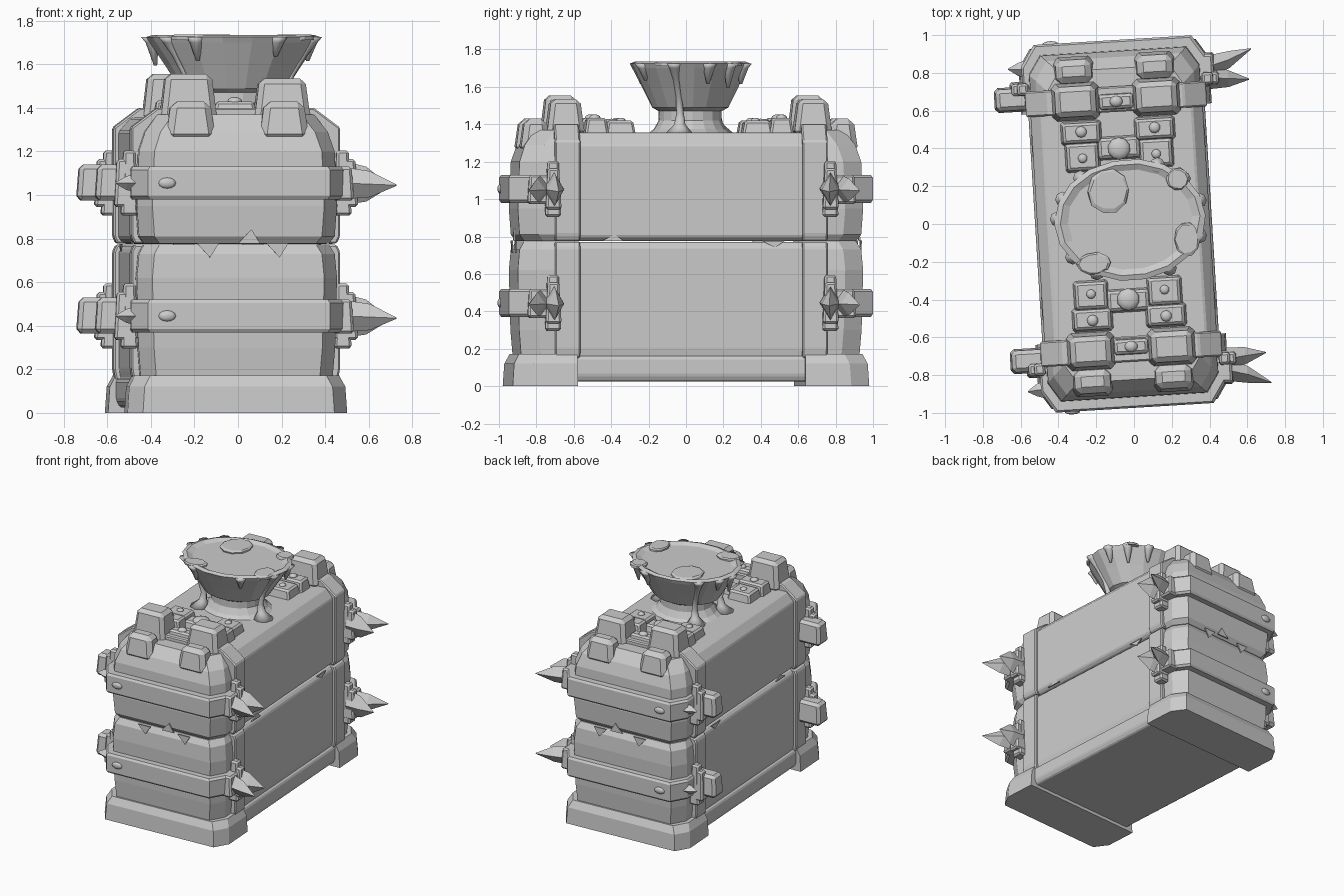
import bpy, bmesh, random
from math import sin, cos, pi, radians
from mathutils import Matrix, Vector

random.seed(4)
cube = bpy.data.objects.get("Cube")
if cube:
    bpy.data.objects.remove(cube, do_unlink=True)

stone = bpy.data.materials.new("pale_grey")
stone.use_nodes = True
GREY = (0.6, 0.6, 0.6, 1)
stone.diffuse_color = GREY
stone.node_tree.nodes["Principled BSDF"].inputs["Base Color"].default_value = GREY

# The whole chest sits slightly turned on its base
TURN = Matrix.Translation((-0.055, 0, 0)) @ Matrix.Rotation(radians(3.5), 4, 'Z')


def finish(name, bm, bevel=0.0, smooth=False):
    bmesh.ops.recalc_face_normals(bm, faces=bm.faces)
    if bevel:
        bmesh.ops.bevel(bm, geom=bm.edges[:], offset=bevel, segments=1, affect='EDGES')
    bm.transform(TURN)
    bmesh.ops.recalc_face_normals(bm, faces=bm.faces)
    mesh = bpy.data.meshes.new(name)
    bm.to_mesh(mesh)
    bm.free()
    mesh.materials.append(stone)
    for poly in mesh.polygons:
        poly.use_smooth = smooth
    ob = bpy.data.objects.new(name, mesh)
    bpy.context.collection.objects.link(ob)
    return ob


def loft(name, rings, bevel=0.0, smooth=False):
    bm = bmesh.new()
    loops = [[bm.verts.new(p) for p in ring] for ring in rings]
    n = len(loops[0])
    for a, b in zip(loops, loops[1:]):
        for i in range(n):
            j = (i + 1) % n
            bm.faces.new((a[i], a[j], b[j], b[i]))
    bm.faces.new(loops[0][::-1])
    bm.faces.new(loops[-1])
    return finish(name, bm, bevel, smooth)


def block(name, x, y, z, taper=0.0, bevel=0.012):
    """Box from three (low, high) ranges; taper narrows its top."""
    def ring(h, t):
        return [(x[0] + t, y[0] + t, h), (x[1] - t, y[0] + t, h),
                (x[1] - t, y[1] - t, h), (x[0] + t, y[1] - t, h)]
    return loft(name, [ring(z[0], 0), ring(z[1], taper)], bevel)


def end_ring(s, hw, y0, y1, chamfer, z, inset=0.0):
    """Footprint of one chest end, s picks front (-1) or back (1)."""
    hw, y1 = hw - inset, y1 - inset
    half = [(hw, y0), (hw, y1 - chamfer), (hw - chamfer * 0.65, y1)]
    pts = half + [(-x, y) for x, y in reversed(half)]
    return [(x, s * y, z) for x, y in pts]


def arch(name, half, y0, y1):
    """Symmetric cross-section swept along y."""
    pts = half + [(-x, z) for x, z in reversed(half)]
    return loft(name, [[(x, y, z) for x, z in pts] for y in (y0, y1)], 0.008)


def circle(c, rx, ry, z, n=16, jitter=0.0):
    return [(c[0] + rx * cos(2 * pi * i / n) * (1 + random.uniform(-jitter, jitter)),
             c[1] + ry * sin(2 * pi * i / n) * (1 + random.uniform(-jitter, jitter)), z)
            for i in range(n)]


def spike(name, base, size, mid, tip):
    """Four-sided spike along x with a bend in the middle."""
    def diamond(c, ry, rz):
        return [(c[0], c[1] + ry, c[2]), (c[0], c[1], c[2] + rz),
                (c[0], c[1] - ry, c[2]), (c[0], c[1], c[2] - rz)]
    loft(name, [diamond(base, *size), diamond(mid, size[0] * 0.75, size[1] * 0.8),
                diamond(tip, 0.003, 0.003)])


def dome(name, c, radii):
    bm = bmesh.new()
    mat = Matrix.Translation(c) @ Matrix.Diagonal((*radii, 1))
    bmesh.ops.create_uvsphere(bm, u_segments=10, v_segments=6, radius=1, matrix=mat)
    finish(name, bm, smooth=True)


# Central chest: lower and upper halves with a seam between
arch("lower_body", [(0.445, 0.14), (0.455, 0.2), (0.455, 0.745), (0.43, 0.772)], -0.64, 0.64)
arch("upper_body", [(0.43, 0.776), (0.457, 0.8), (0.457, 1.29), (0.40, 1.355)], -0.64, 0.64)
arch("base_middle", [(0.45, 0.025), (0.468, 0.06), (0.468, 0.15), (0.45, 0.165)], -0.66, 0.66)

for s, end in ((-1, "front"), (1, "back")):
    # Foot, lower cap and upper cap of each end
    loft(end + "_foot", [end_ring(s, 0.505, 0.61, 0.955, 0.1, z, i)
                         for z, i in ((0, 0), (0.12, 0.008), (0.172, 0.035))])
    loft(end + "_lower_cap", [end_ring(s, 0.46, 0.6, 0.925, 0.1, z, i)
                              for z, i in ((0.15, 0.02), (0.3, 0.008), (0.62, 0), (0.73, 0.01), (0.773, 0.035))])
    loft(end + "_upper_cap", [end_ring(s, 0.46, 0.6, 0.925, 0.1, z, i)
                              for z, i in ((0.777, 0.035), (0.81, 0.01), (0.95, 0), (1.2, 0.01), (1.29, 0.04), (1.37, 0.1))])
    # Upright straps, the upper one arching over the roof
    ys = sorted((s * 0.595, s * 0.73))
    arch(end + "_lower_strap", [(0.47, 0.15), (0.48, 0.2), (0.48, 0.74), (0.465, 0.772)], *ys)
    arch(end + "_upper_strap", [(0.465, 0.777), (0.48, 0.81), (0.48, 1.31), (0.36, 1.40)], *ys)

    # Roof blocks, low at the end and tall over the strap
    for sx, side in ((-1, "right"), (1, "left")):
        cx = sx * 0.215
        block(f"{end}_{side}_tall_block", (cx - 0.13, cx + 0.13), sorted((s * 0.56, s * 0.765)),
              (1.34, 1.555 if sx < 0 else 1.535), 0.025, 0.025)
        block(f"{end}_{side}_low_block", (cx - 0.115, cx + 0.115), sorted((s * 0.74, s * 0.905)),
              (1.25, 1.43), 0.025, 0.03)
        # Riveted roof plates
        px = sx * 0.195
        block(f"{end}_{side}_inner_plate", (px - 0.095, px + 0.095), sorted((s * 0.285, s * 0.45)),
              (1.34, 1.42), 0.015)
        block(f"{end}_{side}_outer_plate", (px - 0.11, px + 0.11), sorted((s * 0.43, s * 0.56)),
              (1.34, 1.435), 0.015)
        dome(f"{end}_{side}_plate_rivet", (px, s * 0.5, 1.435), (0.03, 0.03, 0.018))
        dome(f"{end}_{side}_inner_rivet", (px, s * 0.36, 1.42), (0.025, 0.025, 0.015))
    block(end + "_plate_bridge", (-0.12, 0.12), sorted((s * 0.34, s * 0.47)), (1.34, 1.405), 0.015)
    block(end + "_strap_bridge", (-0.1, 0.1), sorted((s * 0.6, s * 0.7)), (1.36, 1.43), 0.015)
    dome(end + "_bridge_rivet", (0, s * 0.4, 1.405), (0.06, 0.06, 0.025))
    dome(end + "_strap_rivet", (0, s * 0.65, 1.43), (0.035, 0.03, 0.02))

    # Two bands round each end with clasps, spikes and latch blocks
    for zc, level in ((0.445, "lower"), (1.055, "upper")):
        tag = f"{end}_{level}"
        loft(tag + "_band", [end_ring(s, 0.49, 0.725, 0.975, 0.11, zc + h, i)
                             for h, i in ((-0.075, 0.01), (-0.06, 0), (0.06, 0), (0.075, 0.01))])
        dome(tag + "_band_rivet", (-0.33, s * 0.975, zc), (0.042, 0.015, 0.025))
        for sx, side in ((-1, "right"), (1, "left")):
            ys = sorted((s * 0.70, s * 0.785))
            block(f"{tag}_{side}_clasp", sorted((sx * 0.45, sx * 0.53)), ys, (zc - 0.15, zc + 0.15), 0.012)
            block(f"{tag}_{side}_clasp_boss", sorted((sx * 0.45, sx * 0.56)), ys, (zc - 0.11, zc + 0.11), 0.012)
        block(tag + "_hook_plate", (0.44, 0.535), sorted((s * 0.71, s * 0.88)), (zc - 0.08, zc + 0.075), 0.01)
        spike(tag + "_inner_spike", (0.5, s * 0.745, zc), (0.06, 0.1),
              (0.6, s * 0.735, zc - 0.005), (0.71, s * 0.725, zc - 0.015))
        spike(tag + "_outer_spike", (0.48, s * 0.80, zc), (0.06, 0.075),
              (0.61, s * 0.835, zc - 0.005), (0.73, s * 0.885, zc - 0.01))
        block(tag + "_latch", (-0.645, -0.45), sorted((s * 0.625, s * 0.76)), (zc - 0.08, zc + 0.085), 0.012, 0.02)
        spike(tag + "_stud", (-0.47, s * 0.85, zc), (0.045, 0.04),
              (-0.51, s * 0.85, zc), (-0.56, s * 0.855, zc))

    # Chipped cracks along the seam, as thin plates
    for i, (x, up) in enumerate(((-0.14, -1), (0.18, -1), (0.05, 1))):
        y = s * 0.924
        tri = [(x - 0.05, 0.778), (x + 0.05, 0.778), (x + 0.01, 0.778 + up * 0.065)]
        loft(f"{end}_chip_{i}", [[(px, y + d, z) for px, z in tri] for d in (-0.004, 0.004)])

for sx, side in ((-1, "right"), (1, "left")):
    for i, (y, up) in enumerate(((-0.42, 1), (0.44, -1))):
        tri = [(y - 0.06, 0.776), (y + 0.06, 0.776), (y + 0.01, 0.776 + up * 0.035)]
        loft(f"{side}_chip_{i}", [[(sx * 0.456 + d, py, z) for py, z in tri] for d in (-0.004, 0.004)])

# Pedestal bowl on the roof
C = (0.035, 0.02)
bowl_profile = [(0.27, 0.23, 1.345), (0.22, 0.195, 1.375), (0.19, 0.17, 1.42), (0.19, 0.17, 1.47),
                (0.245, 0.205, 1.49), (0.315, 0.26, 1.60), (0.385, 0.31, 1.70), (0.4, 0.322, 1.725),
                (0.37, 0.295, 1.735), (0.33, 0.265, 1.718)]
loft("bowl", [circle(C, rx, ry, z, 18, 0.008) for rx, ry, z in bowl_profile])

# Spilled pools on the bowl
for i, (x, y, rx, ry) in enumerate(((-0.07, 0.18, 0.11, 0.12), (0.3, 0.22, 0.06, 0.06),
                                    (0.33, -0.1, 0.07, 0.09), (-0.17, -0.2, 0.09, 0.06))):
    loft(f"bowl_pool_{i}", [circle((x, y), rx * k, ry * k, z, 10, 0.06)
                            for k, z in ((1, 1.712), (1, 1.728), (0.85, 1.736))])

# Drips hanging from the rim, some running down to the roof
for i, (deg, length) in enumerate(((15, 0.1), (-20, 1), (40, 0.12), (65, 0.1), (130, 1), (155, 0.08),
                                   (175, 0.12), (215, 1), (240, 0.1), (300, 0.08))):
    a = radians(deg)
    rings = []
    path = ((1.0, 1.725, 0.04), (0.97, 1.70, 0.03), (0.87, 1.64, 0.018))
    if length == 1:
        path += ((0.72, 1.55, 0.016), (0.64, 1.46, 0.02), (0.66, 1.40, 0.03), (0.72, 1.35, 0.075))
    else:
        path = path[:2] + ((0.93, 1.715 - length, 0.008),)
    for k, z, r in path:
        rings.append(circle((C[0] + 0.385 * k * cos(a), C[1] + 0.31 * k * sin(a)), r, r, z, 8))
    loft(f"drip_{i}", rings, smooth=True)
